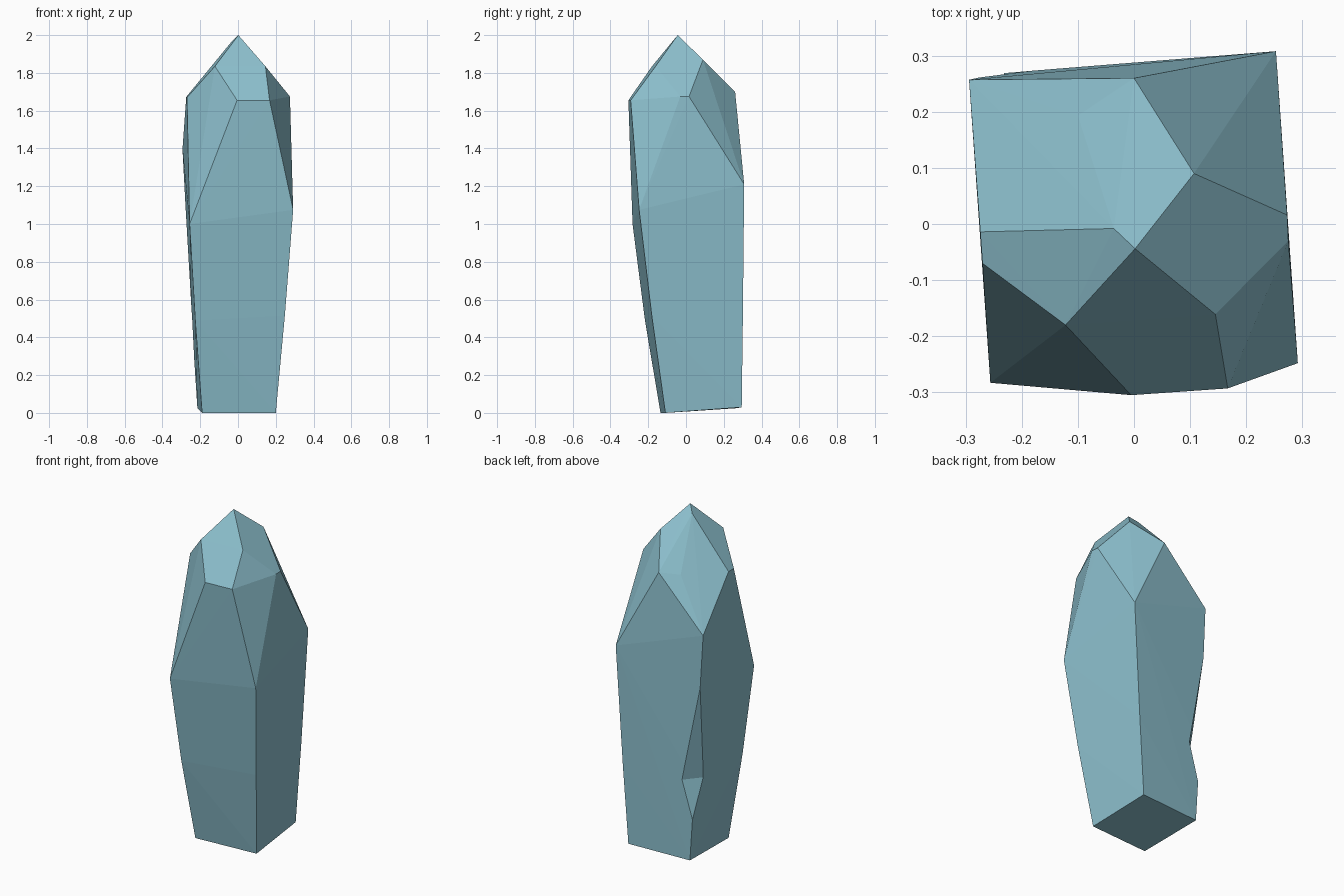
import bpy, bmesh
from mathutils import Vector

if "Cube" in bpy.data.objects:
    bpy.data.objects.remove(bpy.data.objects["Cube"])

crystal_mat = bpy.data.materials.new("pale teal crystal")
crystal_mat.diffuse_color = (0.263, 0.522, 0.61, 1)
crystal_mat.use_nodes = True
crystal_mat.node_tree.nodes["Principled BSDF"].inputs["Base Color"].default_value = crystal_mat.diffuse_color


def hull(name, points):
    """Flat-faced convex solid around a few corner points."""
    bm = bmesh.new()
    for p in points:
        bm.verts.new(p)
    bmesh.ops.convex_hull(bm, input=bm.verts)
    bmesh.ops.delete(bm, geom=[v for v in bm.verts if not v.link_faces], context='VERTS')
    bmesh.ops.recalc_face_normals(bm, faces=bm.faces)
    me = bpy.data.meshes.new(name)
    bm.to_mesh(me)
    bm.free()
    me.materials.append(crystal_mat)
    ob = bpy.data.objects.new(name, me)
    bpy.context.collection.objects.link(ob)
    return ob


# Crystal rings, each going front left, front right, back right, back left
base = [(-.19, -.135, 0), (.20, -.109, 0), (.178, .295, .03), (-.215, .27, .025)]
waist = [(-.226, -.217, .488), (.248, -.181, .515), (.211, .301, .505), (-.246, .268, .5)]
shoulder = [(-.256, -.283, 1.0), (.292, -.248, 1.075), (.253, .308, 1.21), (-.294, .257, 1.395)]

# Facet corners round the tip
upper = [(-.005, -.305, 1.655), (.167, -.293, 1.655),    # front
         (.275, -.03, 1.675), (.273, .016, 1.675),       # right
         (0, .26, 1.70), (-.10, .193, 1.687),            # back
         (-.274, -.014, 1.673), (-.27, -.07, 1.67)]      # left
tip = [(-.122, -.18, 1.835), (.145, -.161, 1.835), (.107, .09, 1.87),
       (-.036, -.008, 1.963), (.002, -.044, 2.0)]
crystal = hull("crystal", base + waist + shoulder + upper + tip)

# Chip broken out of the back left edge: top, bottom, back and side corners
corners = [Vector(p) for p in ((-.274, .261, 1.06), (-.228, .268, .29),
                               (-.165, .275, .5), (-.245, .18, .5))]
mid = (corners[2] + corners[3]) / 2
cutter = hull("chip_cutter", [mid + (c - mid) * 1.5 for c in corners])
cutter.hide_render = True
cutter.hide_viewport = True

mod = crystal.modifiers.new("chip", 'BOOLEAN')
mod.operation = 'DIFFERENCE'
mod.solver = 'EXACT'
mod.object = cutter
